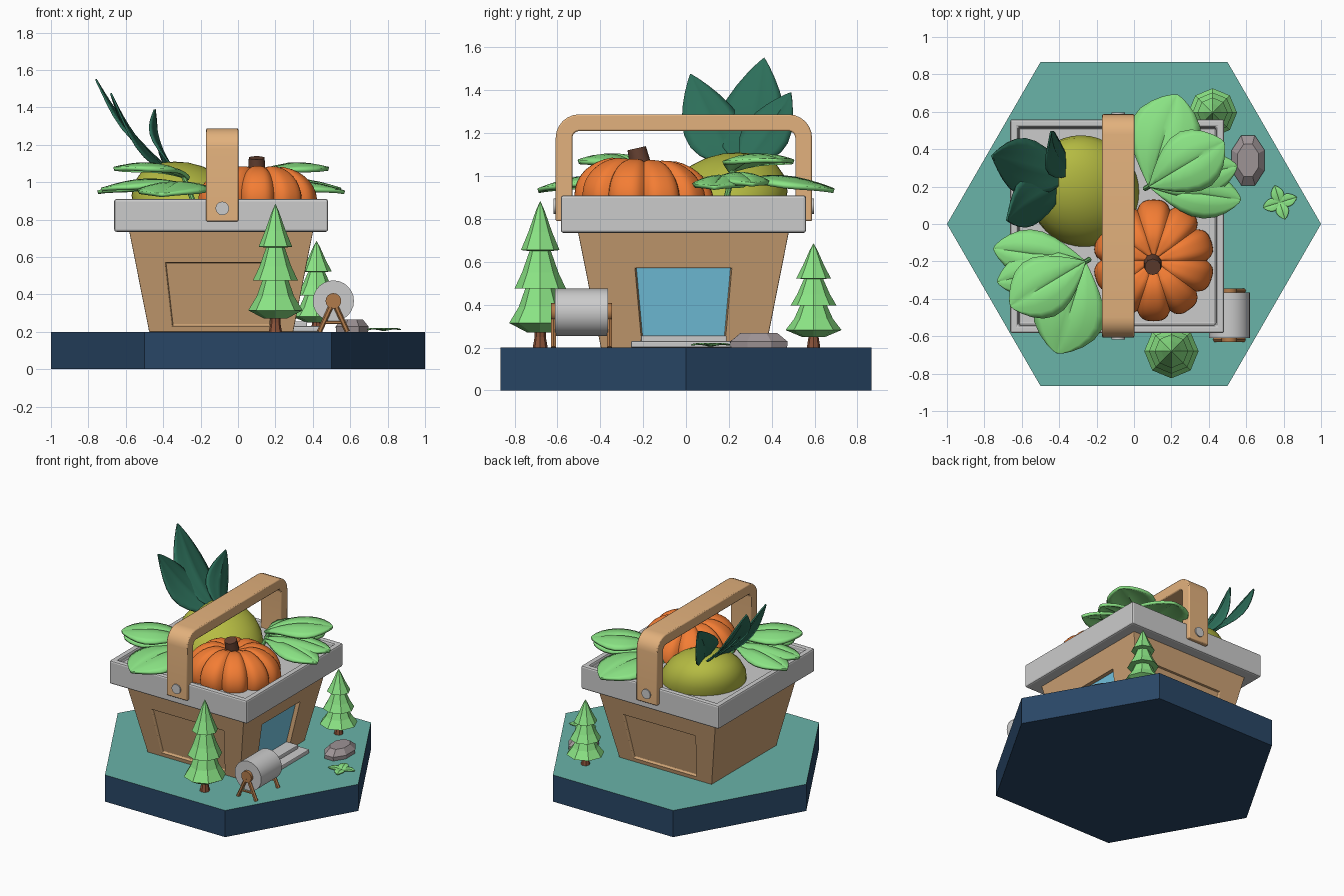
import bpy, bmesh
from math import sin, cos, pi, exp, radians
from mathutils import Vector as V, Matrix

if "Cube" in bpy.data.objects:
    bpy.data.objects.remove(bpy.data.objects["Cube"])


def mat(name, r, g, b):
    m = bpy.data.materials.new(name)
    m.diffuse_color = tuple((c / 255) ** 2.2 for c in (r, g, b)) + (1,)
    m.use_nodes = True
    m.node_tree.nodes["Principled BSDF"].inputs["Base Color"].default_value = m.diffuse_color
    return m


TEAL = mat("teal_ground", 105, 178, 167)
NAVY = mat("navy_side", 45, 72, 102)
WOOD = mat("wood", 204, 161, 116)
HANDLE = mat("light_wood", 226, 176, 124)
FRAME = mat("frame_wood", 176, 122, 76)
GLASS = mat("blue_door", 117, 198, 228)
ORANGE = mat("orange", 243, 124, 55)
OLIVE = mat("olive", 180, 186, 68)
DARK = mat("dark_leaf", 48, 110, 90)
LIGHT = mat("light_leaf", 138, 228, 132)
BARK = mat("bark", 138, 84, 60)
STEM = mat("stem_brown", 100, 66, 52)
STONE = mat("stone", 156, 146, 148)


def finish(bm, name, mats=(), angle=0, bevel=0):
    bmesh.ops.remove_doubles(bm, verts=bm.verts, dist=1e-5)
    bmesh.ops.recalc_face_normals(bm, faces=bm.faces)
    if angle:
        for f in bm.faces:
            f.smooth = True
        for e in bm.edges:
            e.smooth = e.calc_face_angle(0) < radians(angle)
    me = bpy.data.meshes.new(name)
    bm.to_mesh(me)
    bm.free()
    for m in mats:
        me.materials.append(m)
    ob = bpy.data.objects.new(name, me)
    bpy.context.collection.objects.link(ob)
    if bevel:
        md = ob.modifiers.new("bevel", 'BEVEL')
        md.width, md.segments = bevel, 2
    return ob


def lathe(profile, n, loc=(0, 0, 0), shape=lambda a, r, z: (r * cos(a), r * sin(a), z)):
    bm = bmesh.new()
    rings = [[bm.verts.new(V(shape(2 * pi * i / n, r, z)) + V(loc)) for i in range(n)] for r, z in profile]
    for lo, hi in zip(rings, rings[1:]):
        for i in range(n):
            j = (i + 1) % n
            bm.faces.new((lo[i], lo[j], hi[j], hi[i]))
    return bm


def rod(name, a, b, r, mats=(), n=12, r2=None):
    a, b = V(a), V(b)
    bm = bmesh.new()
    bmesh.ops.create_cone(bm, cap_ends=True, segments=n, radius1=r, radius2=r if r2 is None else r2,
                          depth=(b - a).length)
    rot = (b - a).to_track_quat('Z', 'Y').to_matrix().to_4x4()
    bmesh.ops.transform(bm, matrix=Matrix.Translation((a + b) / 2) @ rot, verts=bm.verts)
    return finish(bm, name, mats, 40)


def box(name, lo, hi, bevel=0.0):
    bm = bmesh.new()
    bmesh.ops.create_cube(bm, size=1)
    for v in bm.verts:
        v.co = [(l + h) / 2 + c * (h - l) for l, h, c in zip(lo, hi, v.co)]
    return finish(bm, name, (), 0, bevel)


def leaf(name, base, tip, half, m, side, arch=0.0, cup=0.0, p=1.0, q=1.0, thick=0.02, rib=0.012):
    base, tip, side = V(base), V(tip), V(side)
    axis = tip - base
    side = (side - axis * side.dot(axis) / axis.length_squared).normalized()
    nrm = axis.cross(side).normalized()
    bm = bmesh.new()
    N, rows = 12, []
    for i in range(N + 1):
        t = (1 - cos(pi * i / N)) / 2
        w = half * max(0, sin(pi * t ** p)) ** q
        rows.append([bm.verts.new(base + axis * t + side * w * s
                     + nrm * (arch * sin(pi * t) + cup * (s * w / half) ** 2
                              - (rib * sin(pi * t) if s == 0 else 0)))
                     for s in (-1, -.75, -.45, -.12, 0, .12, .45, .75, 1)])
    for a, b in zip(rows, rows[1:]):
        for j in range(8):
            bm.faces.new((a[j], a[j + 1], b[j + 1], b[j]))
    ob = finish(bm, name, (m,), 50)
    md = ob.modifiers.new("thickness", 'SOLIDIFY')
    md.thickness, md.offset = thick, 0
    return ob


# hexagonal base with teal top
bm = lathe([(0, 0), (1, 0), (1, .2), (0, .2)], 6)
for f in bm.faces:
    f.material_index = 0 if f.calc_center_median().z > .19 else 1
finish(bm, "hexagon_base", (TEAL, NAVY))

# tapered basket body with two recessed panels and a blue door
C = V((-.09, -.012, 0))
hw = lambda z: .385 + .105 * (z - .2) / .53
bm = bmesh.new()
bmesh.ops.create_cube(bm, size=2)
for v in bm.verts:
    z = .2 if v.co.z < 0 else .75
    v.co = C + V((v.co.x * hw(z), v.co.y * hw(z), z))
bm.normal_update()
for n, wt, wb, zb, depth in (((0, -1), .3, .262, .23, .015), ((0, 1), .3, .262, .23, .015), ((1, 0), .225, .195, .235, .03)):
    n = V((*n, 0))
    t = V((-n.y, n.x, 0))
    f = max(bm.faces, key=lambda f: f.normal.dot(n) * f.calc_area())
    bmesh.ops.inset_individual(bm, faces=[f], thickness=.1)
    for v in f.verts:
        top = v.co.z > .45
        s = 1 if (v.co - C).dot(t) > 0 else -1
        z = .57 if top else zb
        v.co = C + n * hw(z) + t * s * (wt if top else wb) + V((0, 0, z))
    f.normal_update()
    bmesh.ops.inset_individual(bm, faces=[f], thickness=.006, depth=-depth)
    f.material_index = 1 if n.x else 0
finish(bm, "basket_body", (WOOD, GLASS), 0, .004)

# grey rim with sunken tray
bm = bmesh.new()
bmesh.ops.create_cube(bm, size=2)
for v in bm.verts:
    v.co = C + V((v.co.x * .572, v.co.y * .572, .735 if v.co.z < 0 else .91))
bm.normal_update()
f = max(bm.faces, key=lambda f: f.normal.z)
bmesh.ops.inset_individual(bm, faces=[f], thickness=.06)
bmesh.ops.inset_individual(bm, faces=[f], thickness=.004, depth=-.04)
finish(bm, "basket_rim", (), 0, .012)

# arched handle and its pins
pts = []
for r, sweep in ((.11, range(0, 181, 15)), (.032, range(180, -1, -15))):
    half, top = .558, 1.248
    arc = []
    for d in sweep:
        for a in ([d, 90.1] if d == 90 else [d]):
            right = a < 90.05 if sweep.step > 0 else not (d == 90 and a == 90) and a <= 90.1
            a = min(a, 180)
            cy = (half - .07) * (1 if right else -1)
            arc.append((cy + r * cos(radians(a)), top - .07 + r * sin(radians(a))))
    leg = [(arc[0][0], .79)]
    pts += leg + arc + [(arc[-1][0], .79)]
bm = bmesh.new()
f = bm.faces.new([bm.verts.new((-.17, y - .01, z)) for y, z in pts])
ext = bmesh.ops.extrude_face_region(bm, geom=[f])
bmesh.ops.translate(bm, vec=(.172, 0, 0), verts=[g for g in ext['geom'] if isinstance(g, bmesh.types.BMVert)])
finish(bm, "handle", (HANDLE,), 30, .007)
for y0, y1 in ((-.54, -.617), (.52, .597)):
    rod("handle_pin", (-.084, y0, .86), (-.084, y1, .86), .036, (), 20)

# ribbed pumpkin and stem
prof = []
for i in range(25):
    a = -pi / 2 + pi * i / 24
    r = .325 * max(0, cos(a)) ** .8
    prof.append((r, .2 * sin(a) - (.05 * exp(-(r / .09) ** 2) if a > 0 else 0)))
def ribs(a, r, z):
    k = 1 - .13 * (1 - abs(sin(5 * a))) ** 2
    return r * k * cos(a), r * k * sin(a), z * (.6 + .4 * k) - .06 * r * sin(a)
finish(lathe(prof, 100, (.105, -.195, .895), ribs), "pumpkin", (ORANGE,), 50)
rod("pumpkin_stem", (.1, -.205, 1.02), (.1, -.23, 1.13), .052, (STEM,), 10, .044)

# leaning olive gourd
prof = [(0, -.22), (.15, -.19), (.25, -.11), (.295, 0), (.285, .08), (.25, .15), (.2, .2), (.14, .235), (.07, .255), (0, .26)]
lean = lambda a, r, z: (r * cos(a) - .3 * max(z, 0), r * sin(a) + .3 * max(z, 0), z)
finish(lathe(prof, 40, (-.26, .165, .85), lean), "gourd", (OLIVE,), 60)

# dark pointed leaves
for base, tip, w in (((-.36, .25, 1.06), (-.76, .365, 1.55), .155), ((-.37, .22, 1.05), (-.68, .02, 1.475), .14),
                     ((-.34, .27, 1.06), (-.445, .49, 1.39), .11)):
    leaf("dark_leaf", base, tip, w, DARK, (.1, 1, -.1), .035, .02, .85, .9, .01, .006)

# two mirrored clusters of rounded leaves
for k in (1, -1):
    P = lambda x, y, z: (-.09 + k * (x + .09), k * y, z)
    for tip, w, z0, arch in (((.23, .69, .93), .19, .96, .05), ((.57, .13, .945), .125, .96, .045),
                             ((.55, .31, .96), .12, .98, .04), ((.48, .44, 1.07), .165, 1.02, .05)):
        b, e = V(P(.08, .2, z0)), V(P(*tip))
        leaf("round_leaf", b, e, w, LIGHT, V((0, 0, 1)).cross(e - b), arch, -.035, 1.3, .75)
    rod("leaf_stalk", P(.06, .19, .9), P(.11, .22, 1.03), .014, (LIGHT,), 8)

# tiered pine trees
TIERS = [(.03, .1), (.06, .07), (.145, .115), (.1, .19), (.07, .275), (.12, .275), (.085, .35), (.05, .45),
         (.09, .455), (.055, .54), (.02, .64), (0, .685)]
for x, y, s, h in ((.2, -.68, 1, 1), (.42, .595, .9, .71)):
    wav = lambda a, r, z: (r * cos(a), r * sin(a), z)
    finish(lathe([(r * s, z * h) for r, z in TIERS], 8, (x, y, .2), wav), "pine_foliage", (LIGHT,))
    finish(lathe([(0, 0), (.035 * s, 0), (.026 * s, .05), (.026 * s, .16 * h), (0, .16 * h)], 8, (x, y, .2)),
           "pine_trunk", (BARK,))

# grey drum on A-frame stands
rod("drum", (.51, -.61, .365), (.51, -.365, .365), .11, (), 24)
for y in (-.618, -.357):
    rod("drum_hub", (.51, y - .012, .365), (.51, y + .012, .365), .042, (FRAME,), 16)
    for x in (.435, .585):
        rod("drum_leg", (.51, y, .365), (x, y, .2), .014, (FRAME,), 6)
    rod("drum_brace", (.46, y, .25), (.56, y, .25), .009, (FRAME,), 6)

# door steps
box("lower_step", (.26, -.257, .2), (.44, .22, .23), .006)
box("upper_step", (.26, -.21, .2), (.37, .19, .256), .006)

# faceted rock
finish(lathe([(0, .2), (1, .2), (1.02, .228), (.66, .267), (0, .267)], 8, (.61, .34, 0),
             lambda a, r, z: (.093 * r * cos(a + .4), .142 * r * sin(a + .4), z)), "rock", (STONE,))

# four-leaf sprout
for i in range(4):
    a = pi / 2 * i + .3
    leaf("sprout_leaf", (.78, .115, .207), (.78 + .095 * cos(a), .115 + .095 * sin(a), .212), .035, LIGHT,
         (-sin(a), cos(a), 0), .008, 0, .9, .8, .006, .003)
